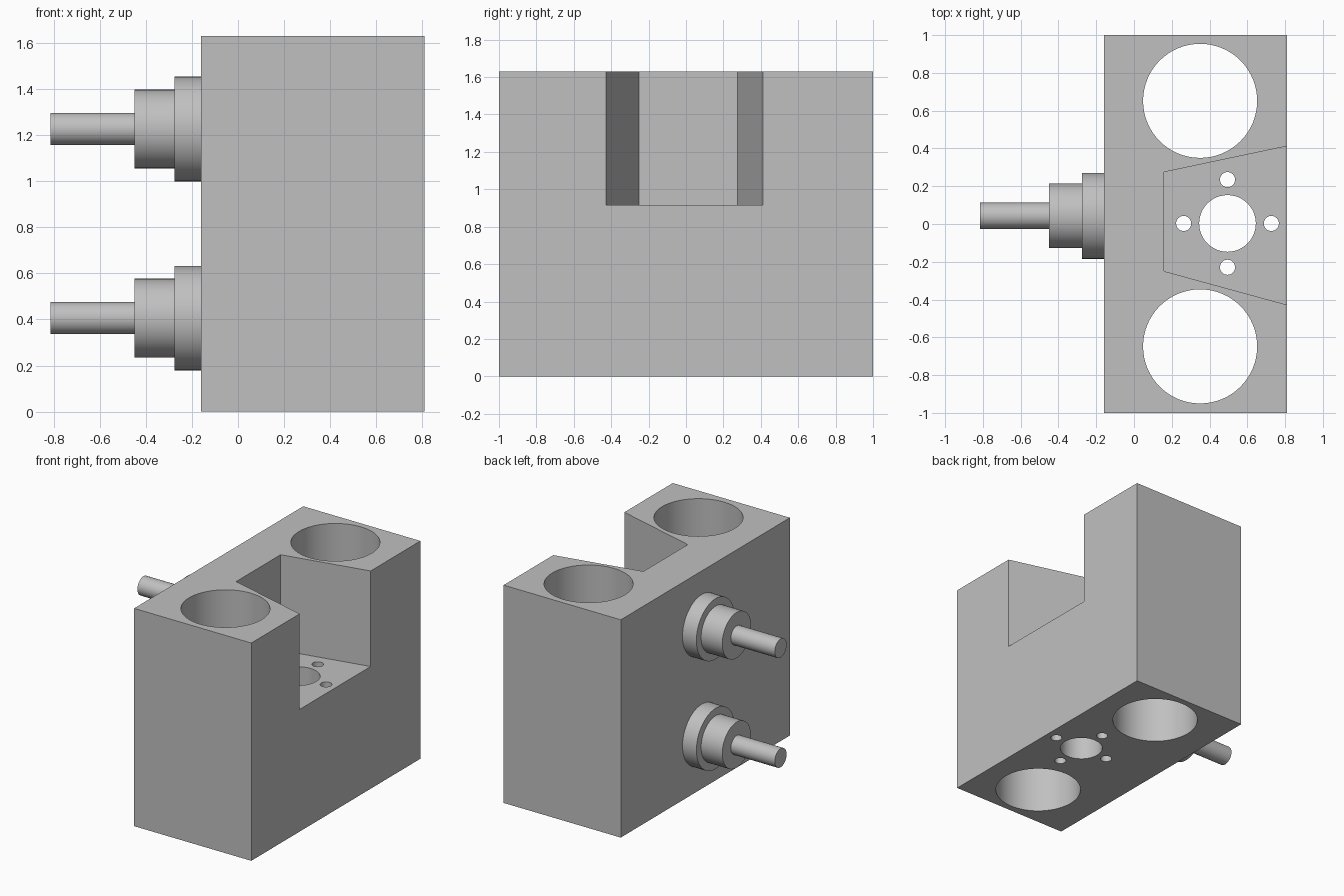
import bpy
import math
from mathutils import Matrix, Vector

default = bpy.data.objects.get("Cube")
if default:
    bpy.data.objects.remove(default, do_unlink=True)

grey = bpy.data.materials.new("light grey metal")
grey.use_nodes = True
colour = (0.53, 0.53, 0.53, 1)
grey.diffuse_color = colour
grey.node_tree.nodes["Principled BSDF"].inputs["Base Color"].default_value = colour

TOP = 1.63
LEFT, RIGHT = 0.81, -0.16


def add_mesh(name, verts, faces):
    mesh = bpy.data.meshes.new(name)
    mesh.from_pydata(verts, [], faces)
    mesh.materials.append(grey)
    obj = bpy.data.objects.new(name, mesh)
    bpy.context.collection.objects.link(obj)
    return obj


def prism(name, outline, z0, z1):
    """Extrude a counter-clockwise xy outline upwards."""
    n = len(outline)
    verts = [(x, y, z) for z in (z0, z1) for x, y in outline]
    faces = [tuple(reversed(range(n))), tuple(range(n, 2 * n))]
    faces += [(i, (i + 1) % n, n + (i + 1) % n, n + i) for i in range(n)]
    return add_mesh(name, verts, faces)


def circle(x, y, r, n):
    steps = [math.tau * i / n for i in range(n)]
    return [(x + r * math.cos(a), y + r * math.sin(a)) for a in steps]


def smooth(obj):
    bpy.ops.object.select_all(action="DESELECT")
    obj.select_set(True)
    bpy.context.view_layer.objects.active = obj
    bpy.ops.object.shade_smooth_by_angle(angle=math.radians(30))


def cut(target, cutter):
    mod = target.modifiers.new("cut", "BOOLEAN")
    mod.operation = "DIFFERENCE"
    mod.solver = "EXACT"
    mod.object = cutter
    bpy.context.view_layer.objects.active = target
    bpy.ops.object.modifier_apply(modifier=mod.name)
    bpy.data.objects.remove(cutter, do_unlink=True)


# Main block
block = prism("block", [(RIGHT, -1), (LEFT, -1), (LEFT, 1), (RIGHT, 1)], 0, TOP)

# Tapered pocket open to the left side; its walls run on past the block face
pocket = []
for inner, outer in ((-0.25, -0.428), (0.275, 0.412)):
    back, mouth = Vector((0.16, inner)), Vector((LEFT, outer))
    pocket.append((back, back + (mouth - back) * 1.2))
outline = [pocket[0][0], pocket[0][1], pocket[1][1], pocket[1][0]]
cut(block, prism("pocket_cutter", outline, 0.915, TOP + 0.2))

# Two large bores, the central bore and its four bolt holes
holes = [(0.35, s * 0.65 + 0.002, 0.302, 64) for s in (-1, 1)]
holes.append((0.495, 0.003, 0.15, 48))
holes += [(x, y, 0.04, 32) for x, y in circle(0.495, 0.003, 0.232, 4)]
for hole in holes:
    cut(block, prism("bore_cutter", circle(*hole), -0.2, TOP + 0.2))
smooth(block)


# Stepped shafts, turned from a profile of (x, radius)
profile = [(RIGHT, 0.227), (-0.275, 0.227), (-0.275, 0.171),
           (-0.45, 0.171), (-0.45, 0.07), (-0.814, 0.07)]
SIDES = 48


def stepped_shaft(name, z):
    verts = []
    for x, r in profile:
        verts += [(x, a, b) for a, b in circle(0, 0, r, SIDES)]
    faces = []
    for k in range(len(profile) - 1):
        for i in range(SIDES):
            j = (i + 1) % SIDES
            a, b = k * SIDES, (k + 1) * SIDES
            faces.append((a + i, b + i, b + j, a + j))
    last = (len(profile) - 1) * SIDES
    faces.append(tuple(range(SIDES)))
    faces.append(tuple(reversed(range(last, last + SIDES))))
    shaft = add_mesh(name, verts, faces)
    shaft.data.transform(Matrix.Translation((0, 0.043, z)))
    smooth(shaft)


stepped_shaft("upper_shaft", 1.227)
stepped_shaft("lower_shaft", 0.406)
